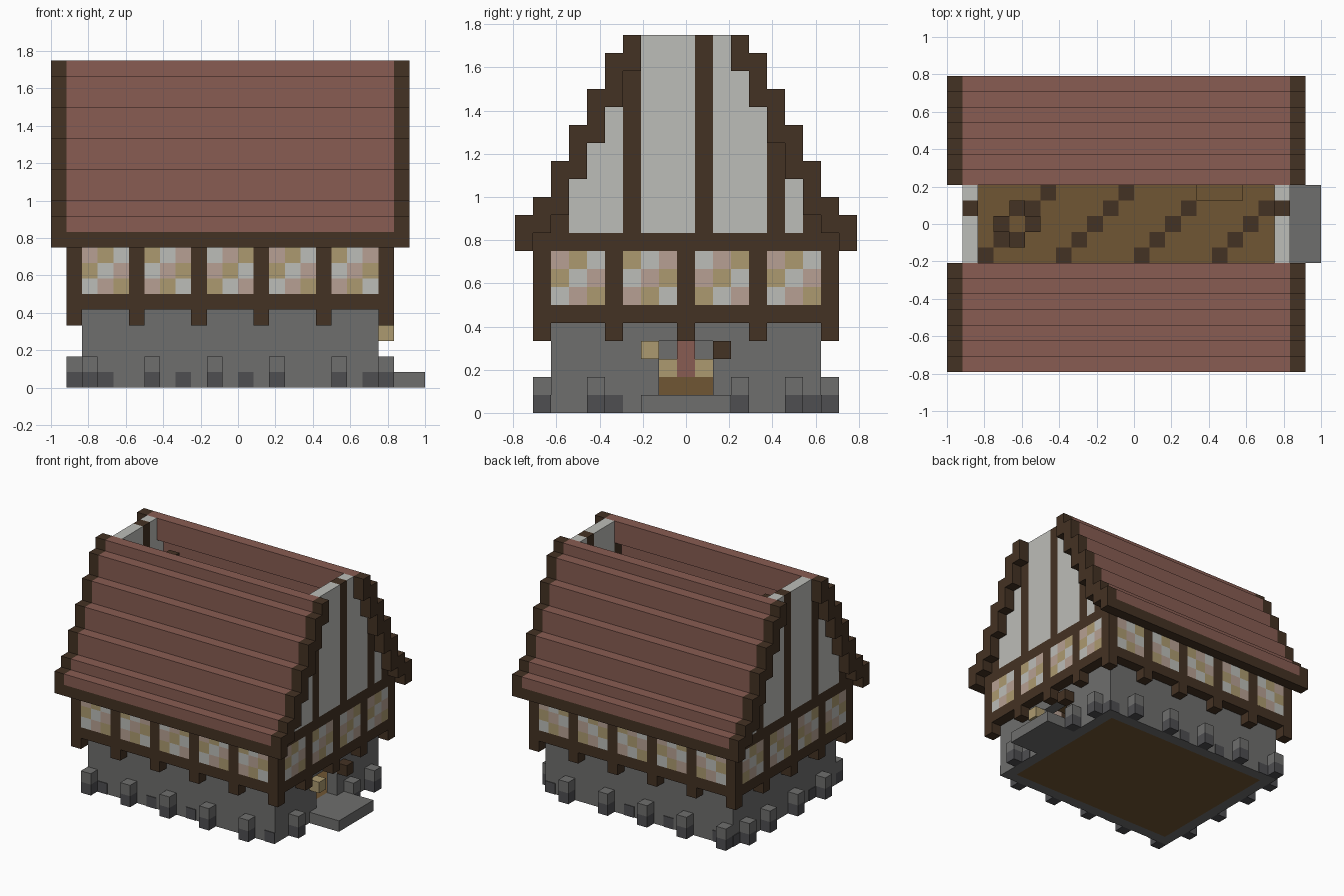
import bpy
import bmesh
from mathutils import Vector

cube = bpy.data.objects.get("Cube")
if cube:
    bpy.data.objects.remove(cube, do_unlink=True)

U = 1 / 12            # size of one building block
LONG, WIDE = 23, 19   # roof length and full depth, in blocks


def material(name, rgb):
    lin = [((c / 255 + 0.055) / 1.055) ** 2.4 for c in rgb] + [1.0]
    m = bpy.data.materials.new(name)
    m.use_nodes = True
    m.diffuse_color = lin
    m.node_tree.nodes["Principled BSDF"].inputs["Base Color"].default_value = lin
    return m


TIMBER = material("dark timber", (68, 50, 35))
TILE = material("red tile", (136, 92, 82))
PLASTER = material("pale plaster", (188, 189, 184))
STONE = material("grey stone", (110, 110, 109))
SLATE = material("dark stone", (78, 78, 81))
PLANK = material("brown plank", (112, 86, 51))
TAN = material("tan glass", (172, 154, 112))
PINK = material("pink glass", (183, 160, 147))


def place(i, j, k):
    """Block coordinates to model space."""
    return Vector((i * U - 1, (j - WIDE / 2) * U, k * U))


def finish(name, bm, *mats):
    bmesh.ops.recalc_face_normals(bm, faces=bm.faces)
    mesh = bpy.data.meshes.new(name)
    bm.to_mesh(mesh)
    bm.free()
    for m in mats:
        mesh.materials.append(m)
    ob = bpy.data.objects.new(name, mesh)
    bpy.context.scene.collection.objects.link(ob)
    return ob


def boxes(name, mat, items):
    """One object from boxes given as (start corner, size) in blocks."""
    bm = bmesh.new()
    for start, size in items:
        lo = place(*start)
        vs = bmesh.ops.create_cube(bm, size=U)["verts"]
        for v in vs:
            for a in range(3):
                v.co[a] = lo[a] + (v.co[a] + U / 2) * size[a]
    return finish(name, bm, mat)


def roof_side(name, mat, start, length, bottoms, mirror):
    """Stepped slope extruded along x."""
    outer = [(j + e, t) for j, t in enumerate(TOPS) for e in (0, 1)]
    inner = [(j + e, b) for j, b in enumerate(bottoms) for e in (0, 1)]
    bm = bmesh.new()
    ring = [bm.verts.new(place(start, WIDE - j if mirror else j, k))
            for j, k in outer + inner[::-1]]
    face = bm.faces.new(ring)
    new = bmesh.ops.extrude_face_region(bm, geom=[face])["geom"]
    bmesh.ops.translate(bm, vec=(length * U, 0, 0),
                        verts=[g for g in new if isinstance(g, bmesh.types.BMVert)])
    finish(name, bm, mat)


TOPS = [11, 12, 14, 16, 18, 20, 21]
TRIM_BASE = [9, 10, 11, 13, 15, 17, 19]
TILE_BASE = [10] + TRIM_BASE[1:]

# Roof slopes, verge trims and eave beams
for side, mirror in (("front", False), ("back", True)):
    roof_side(side + "_roof_tiles", TILE, 1, LONG - 2, TILE_BASE, mirror)
    for end, i in (("right", 0), ("left", LONG - 1)):
        roof_side(f"{side}_{end}_verge", TIMBER, i, 1, TRIM_BASE, mirror)
    boxes(side + "_eave_beam", TIMBER,
          [((1, WIDE - 1 if mirror else 0, 9), (LONG - 2, 1, 1))])

# Gable walls: plaster columns with timber studs
for end, i in (("right", 1), ("left", 21)):
    plaster, studs = [], []
    for j in range(2, 17):
        edge = min(j, WIDE - 1 - j)
        top = TRIM_BASE[edge] if edge < 7 else 21
        (studs if j in (2, 6, 10, 14, 16) else plaster).append(
            ((i, j, 10), (1, 1, top - 10)))
    boxes(end + "_gable_plaster", PLASTER, plaster)
    boxes(end + "_gable_studs", TIMBER, studs)

# Timber frame: two rings of beams and the posts with dropped ends
frame = []
for k in (5, 9):
    frame += [((1, j, k), (21, 1, 1)) for j in (1, 17)]
    frame += [((i, 2, k), (1, 15, 1)) for i in (1, 21)]
boxes("beam_rings", TIMBER, frame)
posts = {(i, j) for i in range(1, 22, 4) for j in (1, 17)}
posts |= {(i, j) for i in (1, 21) for j in range(1, 18, 4)}
posts = sorted(posts)
boxes("frame_posts", TIMBER, [((i, j, 6), (1, 1, 3)) for i, j in posts])
boxes("post_ends", TIMBER, [((i, j, 4), (1, 1, 1)) for i, j in posts])

# Stained windows with diagonal colour bands
glass = {0: [], 1: [], 2: []}
for k in range(6, 9):
    for a in range(2, 21):
        if a % 4 != 1:
            for j in (1, 17):
                glass[(a - k + 1) % 3].append(((a, j, k), (1, 1, 1)))
            if a < 17:
                for i in (1, 21):
                    glass[(a - k + 1) % 3].append(((i, a, k), (1, 1, 1)))
for band, (name, mat) in enumerate((("tan", TAN), ("pale", PLASTER), ("pink", PINK))):
    boxes(f"windows_{name}", mat, glass[(band + 2) % 3])

# Stone base with a doorway in the +x wall
boxes("stone_walls", STONE, [
    ((2, 2, 0), (19, 1, 5)), ((2, 16, 0), (19, 1, 5)), ((2, 3, 0), (1, 13, 5)),
    ((20, 3, 0), (1, 5, 5)), ((20, 11, 0), (1, 5, 5)),
    ((20, 8, 0), (1, 3, 1)), ((20, 8, 4), (1, 3, 1))])
boxes("door_step", STONE, [((21, 7, 0), (3, 5, 1))])

# Buttresses: dark foot, grey cap
feet = [(i, j) for i in range(2, 20, 4) for j in (1, 17)]
feet += [(21, j) for j in (4, 12, 15)] + [(1, j) for j in (4, 8, 12, 15)]
boxes("buttress_feet", SLATE, [((i, j, 0), (1, 1, 1)) for i, j in feet])
boxes("buttress_caps", STONE, [((i, j, 1), (1, 1, 1)) for i, j in feet])

# Dark stones set in the foot of the walls
T = 0.06
dark = [((i, j, 0), (1, T, 1)) for i in (3, 8, 12, 20) for j in (2 - T, 17)]
dark += [((i, j, 0), (T, 1, 1)) for j in (5, 16) for i in (2 - T, 21)]
boxes("dark_wall_stones", SLATE, dark)

# Ground floor and attic floor
boxes("ground_floor", PLANK, [((3, 3, 0), (17, 13, 1))])
boxes("attic_floor", PLANK, [((2, 2, 9), (19, 15, 1))])
boxes("attic_floor_stripes", TIMBER,
      [((i, j, 10), (1, 1, T)) for i in range(2, 21) for j in range(3, 16)
       if (i - j) % 5 == 0])
boxes("attic_bench", PLANK, [((i, 11, 10), (1, 1, 1)) for i in (16, 17, 18)])

# Attic post with a cross of brackets at its head
boxes("attic_post", PLANK, [((4, 9, 10), (1, 1, 9))])
boxes("post_brackets", TIMBER,
      [((4 + a, 9 + b, 18), (1, 1, 1)) for a, b in ((1, 0), (-1, 0), (0, 1), (0, -1))])

# Hearth seen through the doorway
boxes("hearth_bench", PLANK, [((4, 8, 1), (1, 3, 1))])
boxes("hearth_column", TILE, [((4, 9, 2), (1, 1, 3))])
boxes("hearth_seats", TAN, [((4, j, 2), (1, 1, 1)) for j in (8, 10)])

# Lantern and bracket beside the door
boxes("door_lantern", TAN, [((21, 7, 3), (1, 1, 1))])
boxes("door_bracket", TIMBER, [((21, 11, 3), (1, 1, 1))])
